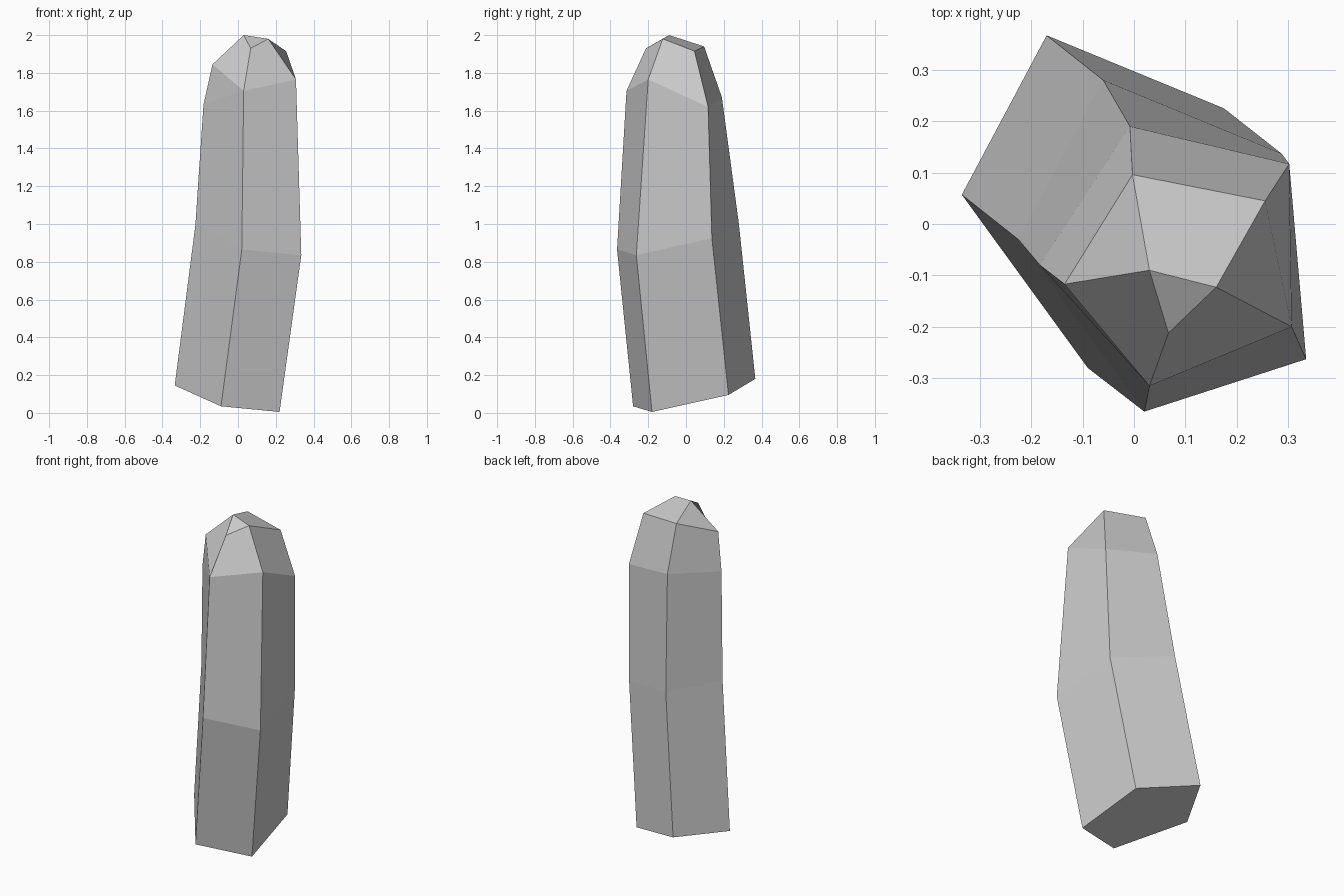
import bpy
import bmesh

default_cube = bpy.data.objects.get("Cube")
if default_cube:
    bpy.data.objects.remove(default_cube, do_unlink=True)


def make_material(name, colour):
    mat = bpy.data.materials.new(name)
    mat.use_nodes = True
    mat.diffuse_color = colour
    mat.node_tree.nodes["Principled BSDF"].inputs["Base Color"].default_value = colour
    return mat


stone_grey = make_material("stone_grey", (0.6, 0.6, 0.6, 1))

# Five-sided cross-sections of the pillar: tilted base, bulging waist, shoulder
# Corner order: left-hand edge, front, front right, back right, back
base = [(-.335, .057, .145), (-.09, -.28, .035), (.22, -.18, .005),
        (.175, .225, .095), (-.17, .367, .18)]
waist = [(-.225, -.03, 1), (.02, -.365, .865), (.335, -.263, .835),
         (.287, .137, .925), (-.06, .28, 1)]
shoulder = [(-.183, -.08, 1.63), (.03, -.315, 1.705), (.307, -.2, 1.765),
            (.302, .117, 1.62), (-.008, .19, 1.67)]
# Chipped tip: one corner above each edge, plus the peak
tip = [(-.135, -.117, 1.845), (.067, -.212, 1.93), (.16, -.123, 1.98),
       (.255, .045, 1.915), (-.003, .096, 1.94)]
peak_point = (.03, -.09, 2)

bm = bmesh.new()
rings = [[bm.verts.new(p) for p in ring] for ring in (base, waist, shoulder, tip)]
peak = bm.verts.new(peak_point)
bottom, middle, upper, top = rings


def bridge(low, high, sides):
    for i in sides:
        j = (i + 1) % 5
        bm.faces.new((low[i], low[j], high[j], high[i]))


# Shaft sides and underside
bm.faces.new(bottom[::-1])
bridge(bottom, middle, range(5))
bridge(middle, upper, range(5))

# Bevelled chips around the tip; the first side is split by a ridge
bridge(upper, top, range(1, 5))
left, front, front_right, back_right, back = top
bm.faces.new((upper[0], upper[1], left))
bm.faces.new((upper[1], front, peak, left))

# Small facets meeting at the peak
bm.faces.new((front, front_right, peak))
bm.faces.new((peak, front_right, back_right, back))
bm.faces.new((left, peak, back))

bmesh.ops.recalc_face_normals(bm, faces=bm.faces[:])
mesh = bpy.data.meshes.new("stone_pillar")
bm.to_mesh(mesh)
bm.free()
mesh.materials.append(stone_grey)
pillar = bpy.data.objects.new("stone_pillar", mesh)
bpy.context.scene.collection.objects.link(pillar)
